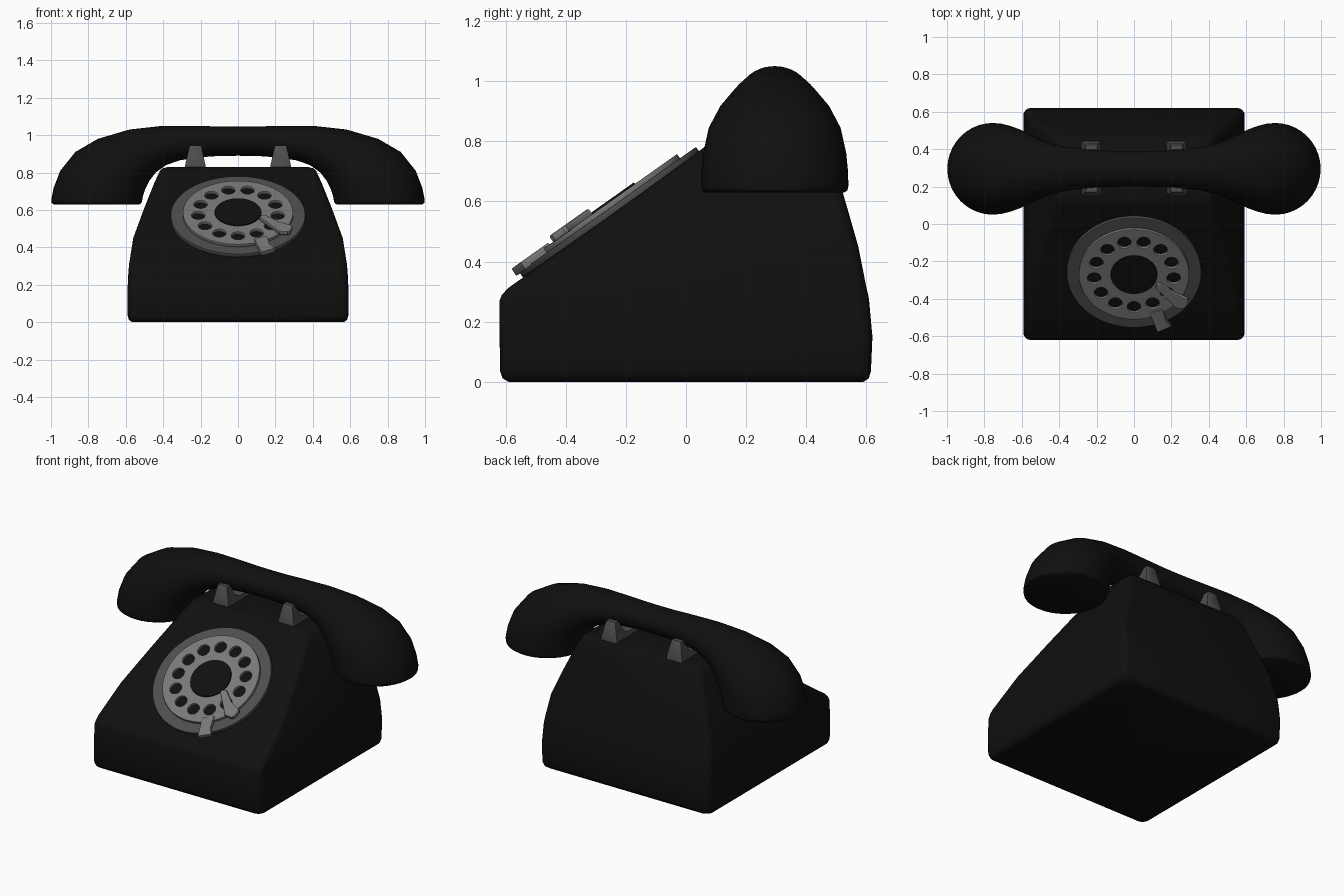
import bpy, bmesh, math
from mathutils import Matrix, Vector

if "Cube" in bpy.data.objects:
    bpy.data.objects.remove(bpy.data.objects["Cube"])


def material(name, v):
    m = bpy.data.materials.new(name)
    m.diffuse_color = (v, v, v, 1)
    m.use_nodes = True
    m.node_tree.nodes["Principled BSDF"].inputs["Base Color"].default_value = m.diffuse_color
    return m


BLACK = material("black_shell", 0.005)
DARK = material("dark_metal", 0.075)
LIGHT = material("light_metal", 0.19)


def finish(ob, mat, angle=35):
    if not ob.data.materials:
        ob.data.materials.append(mat)
    bpy.ops.object.select_all(action='DESELECT')
    ob.select_set(True)
    bpy.context.view_layer.objects.active = ob
    if ob.type == 'CURVE':
        bpy.ops.object.convert(target='MESH')
        ob = bpy.context.view_layer.objects.active
    bpy.ops.object.shade_smooth_by_angle(angle=math.radians(angle))
    return ob


def loft(name, rings, mat, angle=35):
    """Skin a list of equal-length closed rings and cap both ends."""
    bm = bmesh.new()
    vr = [[bm.verts.new(p) for p in r] for r in rings]
    n = len(vr[0])
    for a, b in zip(vr, vr[1:]):
        for i in range(n):
            j = (i + 1) % n
            bm.faces.new((a[i], a[j], b[j], b[i]))
    bm.faces.new(vr[0][::-1])
    bm.faces.new(vr[-1])
    bmesh.ops.recalc_face_normals(bm, faces=bm.faces)
    me = bpy.data.meshes.new(name)
    bm.to_mesh(me)
    bm.free()
    ob = bpy.data.objects.new(name, me)
    bpy.context.collection.objects.link(ob)
    return finish(ob, mat, angle)


# Body: rounded rectangles stacked upward, front side leaning back
def rounded_rect(hx, y0, y1, z, r=0.04, seg=4):
    pts = []
    for k, (cx, cy) in enumerate([(hx - r, y1 - r), (r - hx, y1 - r),
                                  (r - hx, y0 + r), (hx - r, y0 + r)]):
        for s in range(seg + 1):
            a = math.pi / 2 * (k + s / seg)
            pts.append((cx + r * math.cos(a), cy + r * math.sin(a), z))
    return pts


levels = [  # half width, front y, back y, z
    (0.565, -0.59, 0.59, 0.0), (0.583, -0.61, 0.608, 0.012), (0.59, -0.618, 0.615, 0.035),
    (0.592, -0.62, 0.62, 0.15), (0.586, -0.62, 0.609, 0.27), (0.584, -0.612, 0.606, 0.29),
    (0.582, -0.59, 0.60, 0.313), (0.56, -0.397, 0.573, 0.45), (0.505, -0.187, 0.53, 0.60),
    (0.445, 0.02, 0.487, 0.75), (0.418, 0.098, 0.468, 0.808), (0.405, 0.115, 0.455, 0.822),
    (0.375, 0.14, 0.43, 0.83)]
loft("phone_body", [rounded_rect(*l) for l in levels], BLACK, 50)

# Handset: elliptical sections bending from the grip down into the cups
half = [  # outer point (x, z), inner point (x, z), half width
    (0.10, 1.046, 0.10, 0.889, 0.096), (0.22, 1.05, 0.20, 0.882, 0.10),
    (0.40, 1.05, 0.31, 0.866, 0.115), (0.58, 1.03, 0.385, 0.84, 0.145),
    (0.75, 0.98, 0.44, 0.80, 0.19), (0.87, 0.91, 0.475, 0.755, 0.222),
    (0.95, 0.81, 0.497, 0.71, 0.238), (0.985, 0.72, 0.508, 0.675, 0.244),
    (0.998, 0.655, 0.513, 0.648, 0.245), (0.996, 0.637, 0.516, 0.637, 0.242),
    (0.985, 0.63, 0.527, 0.63, 0.232)]
spine = [(-a, b, -c, d, w) for a, b, c, d, w in reversed(half)]
spine += [(0, 1.045, 0, 0.89, 0.095)] + half


def section(ox, oz, ix, iz, w, n=40):
    mid, arm = Vector((ox + ix, 0.59, oz + iz)) / 2, Vector((ox - ix, 0, oz - iz)) / 2
    return [mid + arm * math.cos(t) + Vector((0, w * math.sin(t), 0))
            for t in (2 * math.pi * i / n for i in range(n))]


loft("handset", [section(*s) for s in spine], BLACK, 50)

# Cradles: saddle with a front and back prong, narrowing upward
prong = [(0.15, 0.80), (0.15, 0.84), (0.165, 0.935), (0.172, 0.945), (0.198, 0.945),
         (0.206, 0.935), (0.235, 0.872), (0.27, 0.86)]
saddle = prong + [(0.595 - y, z) for y, z in reversed(prong)]
for side, sx in (("left", -1), ("right", 1)):
    rings = []
    for inset, e in ((0.006, -1), (0, -0.85), (0, 0.85), (0.006, 1)):
        rings.append([(sx * 0.228 + e * (0.057 - max(0, z - 0.83) * 0.22),
                       y + math.copysign(inset, 0.18 - y if 0.21 < y < 0.39 else 0.3 - y) * 0.5,
                       z - inset * 0.5) for y, z in saddle])
    loft("cradle_" + side, rings, DARK, 30)

# Dial parts: flat outlines with holes, laid on the sloping front
dial_frame = Matrix.Translation((0, -0.255, 0.565)) @ Matrix.Rotation(math.radians(35.3), 4, 'X')


def circle(r, n=64, cx=0, cy=0):
    return [(cx + r * math.cos(2 * math.pi * i / n), cy + r * math.sin(2 * math.pi * i / n))
            for i in range(n)]


def plate(name, outlines, z0, z1, mat, bevel=0.003):
    cu = bpy.data.curves.new(name, 'CURVE')
    cu.dimensions, cu.fill_mode = '2D', 'BOTH'
    cu.extrude = (z1 - z0) / 2 - bevel
    cu.bevel_depth, cu.bevel_resolution, cu.offset = bevel, 1, -bevel
    for pts in outlines:
        sp = cu.splines.new('POLY')
        sp.points.add(len(pts) - 1)
        for p, (x, y) in zip(sp.points, pts):
            p.co = (x, y, 0, 1)
        sp.use_cyclic_u = True
    ob = bpy.data.objects.new(name, cu)
    ob.matrix_world = dial_frame @ Matrix.Translation((0, 0, (z0 + z1) / 2))
    bpy.context.collection.objects.link(ob)
    return finish(ob, mat)


holes = []
for k in range(13):
    a = -math.pi / 2 + 2 * math.pi * k / 13
    holes.append(circle(0.036, 24, 0.214 * math.cos(a), 0.214 * math.sin(a)))

plate("dial_surround", [circle(0.36), circle(0.27)], -0.012, 0.01, DARK)
plate("dial_backing", [circle(0.285)], -0.02, 0.004, BLACK)
plate("finger_wheel", [circle(0.295), circle(0.124, 48)] + holes, 0.008, 0.027, LIGHT)
plate("dial_centre", [circle(0.124, 48)], 0.0, 0.033, BLACK)
plate("stop_tab", [[(0.085, -0.25), (0.125, -0.375), (0.198, -0.338), (0.17, -0.30),
                    (0.155, -0.225)]], 0.005, 0.034, LIGHT)
plate("finger_stop", [[(0.115, -0.075), (0.122, -0.055), (0.145, -0.05), (0.22, -0.115),
                       (0.285, -0.145), (0.292, -0.16), (0.28, -0.20), (0.265, -0.21),
                       (0.22, -0.205), (0.19, -0.165)]], 0.024, 0.05, LIGHT, 0.006)
